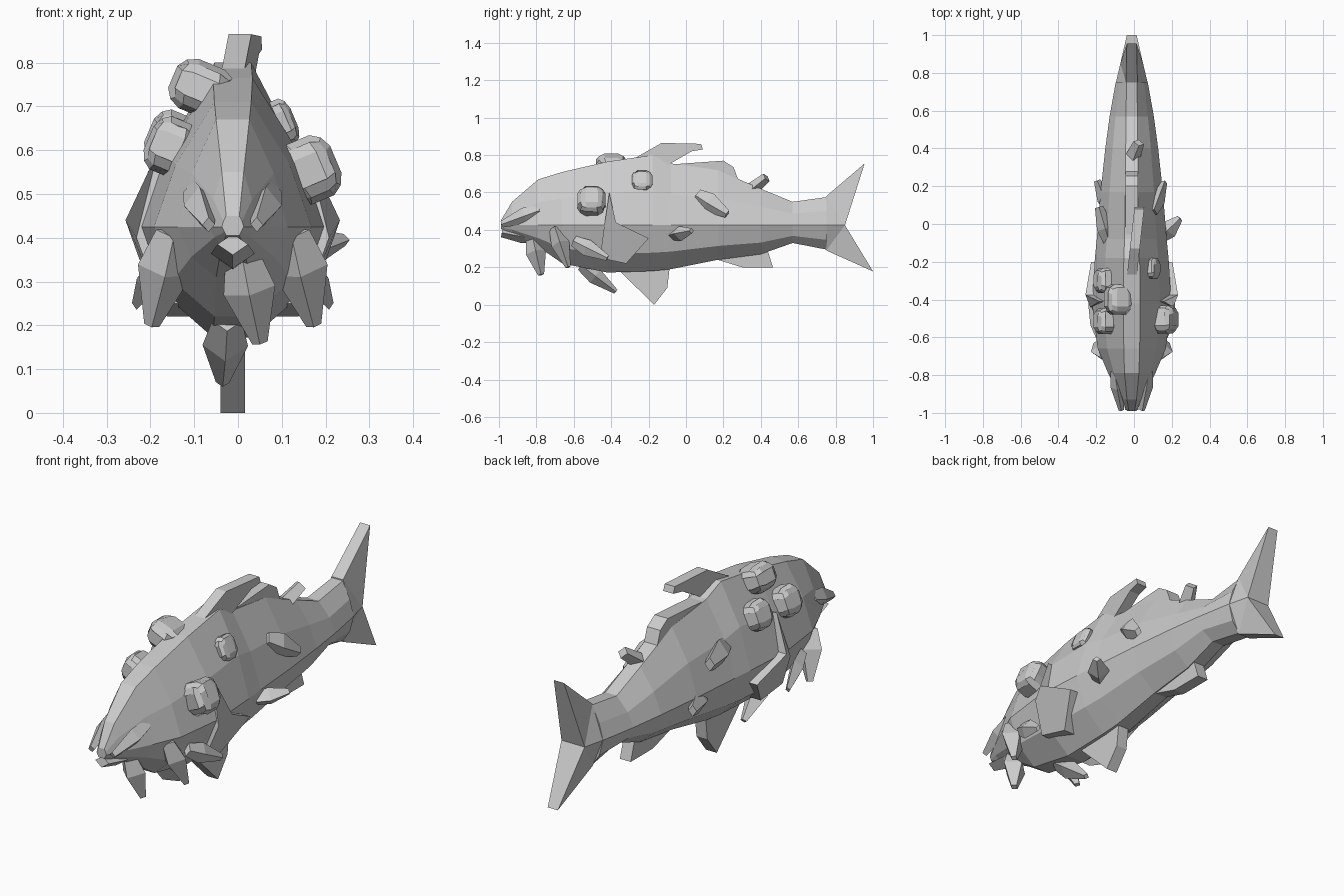
import bpy, bmesh
from mathutils import Matrix, Vector

cube = bpy.data.objects.get("Cube")
if cube:
    bpy.data.objects.remove(cube)

grey = bpy.data.materials.new("stone grey")
grey.use_nodes = True
grey.diffuse_color = (0.6, 0.6, 0.6, 1)
grey.node_tree.nodes["Principled BSDF"].inputs["Base Color"].default_value = (0.6, 0.6, 0.6, 1)
CX = -0.012  # the spine sits slightly off centre


def finish(name, bm):
    bmesh.ops.recalc_face_normals(bm, faces=bm.faces)
    mesh = bpy.data.meshes.new(name)
    bm.to_mesh(mesh)
    bm.free()
    mesh.materials.append(grey)
    ob = bpy.data.objects.new(name, mesh)
    bpy.context.collection.objects.link(ob)
    return ob


def loft(name, rings):
    bm = bmesh.new()
    rows = [[bm.verts.new(p) for p in ring] for ring in rings]
    n = len(rows[0])
    for a, b in zip(rows, rows[1:]):
        for i in range(n):
            j = (i + 1) % n
            bm.faces.new((a[i], a[j], b[j], b[i]))
    bm.faces.new(rows[0])
    bm.faces.new(rows[-1])
    return finish(name, bm)


def spike(name, base, tip, wide, thick, end=0.3, flat=(1, 0, 0)):
    """Four-sided barbel: swells a little, then tapers; 'flat' is its wide direction."""
    base, tip = Vector(base), Vector(tip)
    axis = (tip - base).normalized()
    u = Vector(flat)
    u = (u - axis * u.dot(axis)).normalized()
    v = axis.cross(u)
    rings = []
    for t, s in ((0, 0.65), (0.4, 1), (1, end)):
        c = base.lerp(tip, t)
        rings.append([c + u * wide * s, c + v * thick * s, c - u * wide * s, c - v * thick * s])
    return loft(name, rings)


def plate(name, outline, half=0.028, lean=0.0):
    """Upright fin drawn in y and z; 'lean' shifts it sideways towards its last y."""
    y0 = min(p[0] for p in outline)
    sides = [[(CX + s * half + lean * (y - y0), y, z) for y, z in outline] for s in (-1, 1)]
    return loft(name, sides)


def wart(name, centre, radii):
    """Chunky rounded cube with broad middle facets, tilted to face out of the flank."""
    bm = bmesh.new()
    bmesh.ops.create_cube(bm, size=2)
    bmesh.ops.subdivide_edges(bm, edges=bm.edges[:], cuts=2, use_grid_fill=True)
    tilt = Matrix.Rotation(-0.4 if centre[0] > 0 else 0.4, 3, "Y")
    for v in bm.verts:
        d = Vector([c * 1.35 if abs(c) < 0.9 else c for c in v.co]).normalized()
        v.co = Vector(centre) + tilt @ Vector([d[i] * radii[i] for i in range(3)])
    bmesh.ops.dissolve_limit(bm, angle_limit=0.1, verts=bm.verts, edges=bm.edges)
    return finish(name, bm)


# Body: y, top z, bottom z, half width, ridge half width
sections = [(-0.99, 0.45, 0.405, 0.025, 0.015), (-0.93, 0.55, 0.385, 0.055, 0.025),
            (-0.79, 0.67, 0.31, 0.125, 0.038), (-0.66, 0.71, 0.22, 0.18, 0.042),
            (-0.42, 0.765, 0.172, 0.21, 0.045), (-0.18, 0.80, 0.18, 0.195, 0.042),
            (-0.08, 0.755, 0.19, 0.185, 0.038), (0.17, 0.72, 0.24, 0.165, 0.034),
            (0.40, 0.62, 0.27, 0.14, 0.032), (0.57, 0.55, 0.33, 0.117, 0.03),
            (0.75, 0.575, 0.295, 0.085, 0.028)]


def ring(y, top, low, w, r):
    mid = 0.425
    half = [(r, top), (r + (w - r) * 0.64, mid + (top - mid) * 0.5), (w, mid),
            (w * 0.76, mid + (low - mid) * 0.6), (r, low)]
    return ([(CX + x, y, z) for x, z in half]
            + [(CX - x, y, z) for x, z in reversed(half)])


loft("body", [ring(*s) for s in sections])

# Tail: forked fin that thins from the mid ridge to both tips
bm = bmesh.new()
outline = [(0.74, 0.425, 0.086), (0.75, 0.58, 0.03), (0.955, 0.755, 0.026),
           (0.85, 0.425, 0.06), (1.0, 0.178, 0.026), (0.75, 0.29, 0.03)]
left, right = ([bm.verts.new((CX + s * w, y, z)) for y, z, w in outline] for s in (1, -1))
for side in (left, right):
    for a, b, c in ((0, 1, 3), (1, 2, 3), (0, 3, 5), (3, 4, 5)):
        bm.faces.new((side[a], side[b], side[c]))
for i in range(6):
    j = (i + 1) % 6
    bm.faces.new((left[i], left[j], right[j], right[i]))
finish("tail_fin", bm)

# Fins along the back and belly
plate("front_dorsal_fin", [(-0.28, 0.78), (-0.13, 0.865), (0.08, 0.86), (0.09, 0.83), (0.03, 0.82),
                           (-0.1, 0.745), (-0.2, 0.74)], 0.026, 0.11)
plate("rear_dorsal_fin", [(-0.1, 0.7), (-0.08, 0.75), (0.2, 0.77), (0.255, 0.735), (0.28, 0.665),
                          (0.2, 0.6)], 0.034)
plate("pelvic_fin", [(-0.37, 0.2), (-0.34, 0.165), (-0.17, 0.0), (-0.1, 0.09), (-0.085, 0.22)])
plate("anal_fin", [(0.15, 0.28), (0.17, 0.24), (0.3, 0.2), (0.465, 0.2), (0.43, 0.31)])
spike("back_spine", (-0.025, 0.31, 0.585), (0.025, 0.43, 0.68), 0.04, 0.035, 0.75)

# Warts on both flanks
warts = [((0.165, -0.505, 0.555), (0.075, 0.088, 0.088)), ((0.1, -0.235, 0.662), (0.037, 0.065, 0.065)),
         ((-0.083, -0.4, 0.74), (0.085, 0.095, 0.072)), ((-0.155, -0.515, 0.608), (0.063, 0.08, 0.078)),
         ((-0.155, -0.3, 0.625), (0.062, 0.078, 0.076))]
for i, (centre, radii) in enumerate(warts):
    wart(f"wart_{i + 1}", centre, radii)

# Paired mouth parts, whiskers and gill covers
for s, side in ((1, "left"), (-1, "right")):
    def at(x, y, z):
        return (CX + s * x, y, z)
    spike(side + "_lip", at(0.09, -0.78, 0.505), at(0.055, -0.985, 0.43), 0.036, 0.045, 0.4)
    spike(side + "_cheek_whisker", at(0.135, -0.7, 0.41), at(0.185, -0.63, 0.2), 0.063, 0.05, 0.28)
    spike(side + "_throat_whisker", at(0.17, -0.6, 0.34), at(0.22, -0.42, 0.25), 0.03, 0.045, 0.35)
    # Gill cover: a slab folded round the cheek, standing out along its upper rear edge
    gill = [(0.15, -0.41, 0.6), (0.225, -0.375, 0.44), (0.195, -0.2, 0.355),
            (0.13, -0.32, 0.22), (0.145, -0.46, 0.25), (0.2, -0.44, 0.4)]
    loft(side + "_gill_cover", [[at(x - 0.07, y, z) for x, y, z in gill],
                                [at(x + 0.02, y, z) for x, y, z in gill]])

# Chin, single whiskers
spike("lower_lip", (-0.012, -0.8, 0.35), (-0.012, -0.985, 0.385), 0.05, 0.035, 0.7)
spike("chin_whisker", (0.01, -0.82, 0.36), (0.05, -0.775, 0.16), 0.06, 0.055, 0.3)
spike("belly_whisker", (-0.025, -0.56, 0.21), (-0.035, -0.375, 0.07), 0.052, 0.045, 0.3)

# Small side fins, placed unevenly
spike("left_pectoral_fin", (0.14, -0.07, 0.37), (0.243, 0.03, 0.395), 0.04, 0.05, 0.35, (0, 0, 1))
spike("left_flank_fin", (0.1, 0.06, 0.585), (0.16, 0.22, 0.485), 0.055, 0.04, 0.4, (0, 0, 1))
spike("right_upper_fin", (-0.13, -0.1, 0.55), (-0.185, 0.09, 0.55), 0.065, 0.045, 0.5, (0, 0, 1))
spike("right_flank_fin", (-0.13, 0.07, 0.39), (-0.195, 0.23, 0.39), 0.06, 0.04, 0.45, (0, 0, 1))
